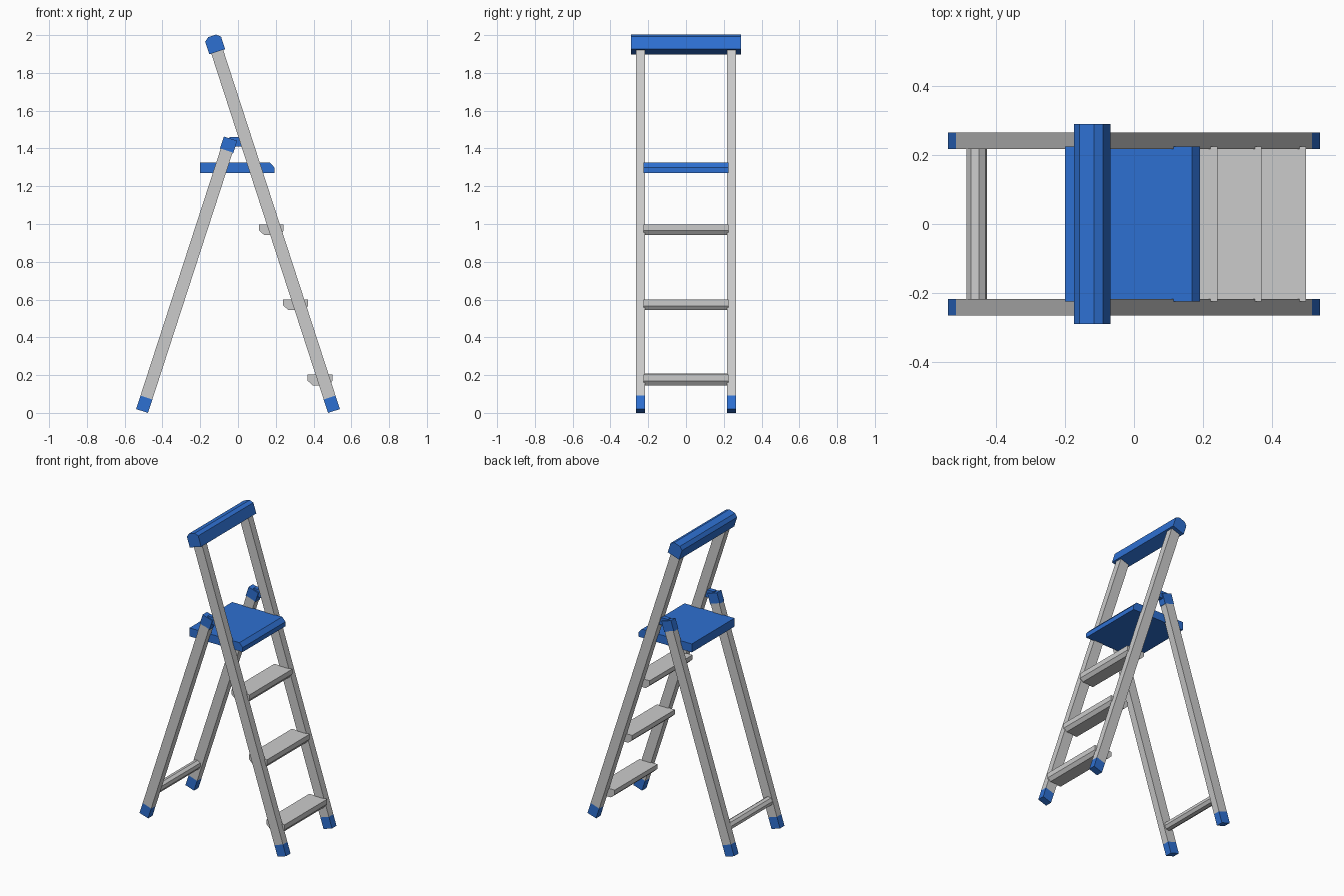
import bpy, bmesh
from math import sin, cos, radians
from mathutils import Vector

if "Cube" in bpy.data.objects:
    bpy.data.objects.remove(bpy.data.objects["Cube"])

TILT = radians(18)
blue = bpy.data.materials.new("blue_plastic")
blue.diffuse_color = (0.027, 0.162, 0.64, 1)
blue.use_nodes = True
blue.node_tree.nodes["Principled BSDF"].inputs["Base Color"].default_value = blue.diffuse_color


def prism(name, pts, y0, y1, mat=None):
    """Extrude an (x, z) outline from y0 to y1."""
    bm = bmesh.new()
    face = bm.faces.new([bm.verts.new((x, y0, z)) for x, z in pts])
    ext = bmesh.ops.extrude_face_region(bm, geom=[face])
    verts = [v for v in ext["geom"] if isinstance(v, bmesh.types.BMVert)]
    bmesh.ops.translate(bm, verts=verts, vec=(0, y1 - y0, 0))
    bmesh.ops.recalc_face_normals(bm, faces=bm.faces)
    mesh = bpy.data.meshes.new(name)
    bm.to_mesh(mesh)
    bm.free()
    if mat:
        mesh.materials.append(mat)
    obj = bpy.data.objects.new(name, mesh)
    bpy.context.collection.objects.link(obj)
    return obj


def leaning(pts, side):
    """Map (across, along) points onto a leg: side 1 = front, -1 = rear."""
    foot = Vector((0.508, 0.01))
    along = Vector((-sin(TILT), cos(TILT)))
    across = Vector((cos(TILT), sin(TILT)))
    result = [foot + across * u + along * v for u, v in pts]
    return [(side * p.x, p.y) for p in result]


def bar(half, start, end):
    return [(-half, start), (half, start), (half, end), (-half, end)]


# Legs, feet, hinge caps and brackets on both sides
for label, s in (("near", -1), ("far", 1)):
    y0, y1 = sorted((s * 0.218, s * 0.265))
    for leg, side, length in (("front", 1, 2.01), ("rear", -1, 1.45)):
        prism(f"{leg}_leg_{label}", leaning(bar(0.033, 0.075, length), side), y0, y1)
        prism(f"{leg}_foot_{label}", leaning(bar(0.033, 0, 0.075), side), y0, y1, blue)
    prism(f"hinge_cap_{label}", leaning(bar(0.037, 1.446, 1.516), -1), y0, y1, blue)
    b0, b1 = sorted((s * 0.226, s * 0.257))
    prism(f"hinge_bracket_{label}",
          [(-0.045, 1.41), (0.03, 1.41), (0.02, 1.46), (-0.045, 1.46)], b0, b1, blue)

# Top handle with a bevelled crown
crown = [(-0.044, 2.0), (0.044, 2.0), (0.044, 2.07), (0.022, 2.088),
         (-0.022, 2.088), (-0.044, 2.07)]
prism("top_handle", leaning(crown, 1), -0.29, 0.29, blue)

# Standing platform
prism("platform", [(-0.2, 1.27), (0.192, 1.27), (0.192, 1.3), (0.168, 1.326),
                   (-0.2, 1.326)], -0.225, 0.225, blue)

# Three treads
tread = [(0, 0), (0, -0.03), (0.028, -0.056), (0.115, -0.056), (0.132, -0.033), (0.132, 0)]
for i in range(3):
    x, z = 0.367 - 0.1285 * i, 0.202 + 0.398 * i
    prism(f"tread_{i + 1}", [(x + u, z + v) for u, v in tread], -0.225, 0.225)

# Octagonal rear crossbar
octagon = [(-0.456 + 0.03 * cos(radians(33 + 45 * k)),
            0.18 + 0.03 * sin(radians(33 + 45 * k))) for k in range(8)]
prism("rear_crossbar", octagon, -0.225, 0.225)
